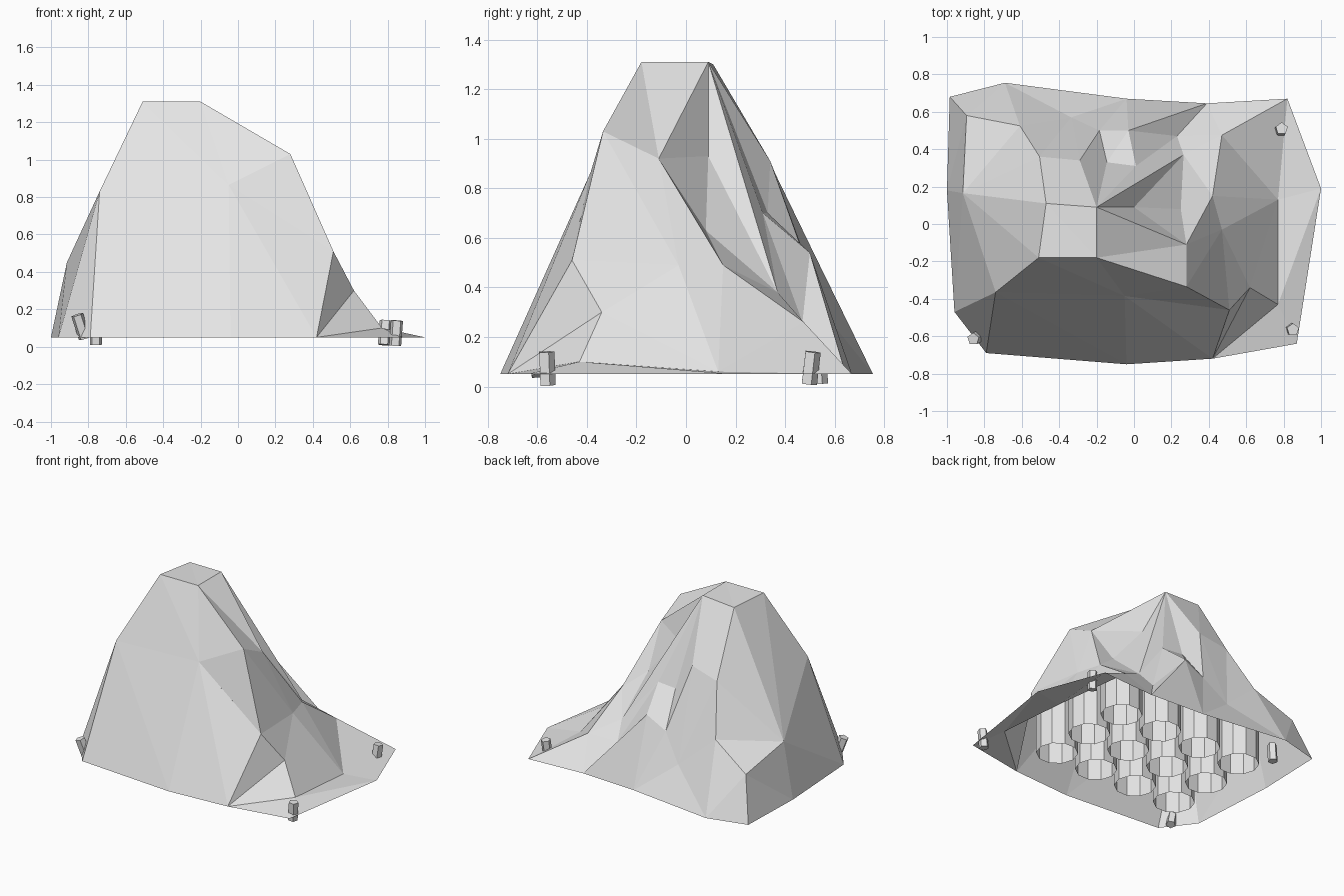
import bpy, bmesh, math
from mathutils import Vector
from mathutils.geometry import delaunay_2d_cdt
from mathutils.bvhtree import BVHTree

if "Cube" in bpy.data.objects:
    bpy.data.objects.remove(bpy.data.objects["Cube"])

stone = bpy.data.materials.new("light grey stone")
stone.diffuse_color = (0.79, 0.79, 0.79, 1)
stone.use_nodes = True
stone.node_tree.nodes["Principled BSDF"].inputs["Base Color"].default_value = stone.diffuse_color
BASE_Z = 0.05


def make_object(name, bm):
    mesh = bpy.data.meshes.new(name)
    bm.to_mesh(mesh)
    mesh.materials.append(stone)
    obj = bpy.data.objects.new(name, mesh)
    bpy.context.collection.objects.link(obj)
    return obj


# Foot outline of the rock, anticlockwise, all at the base height
foot = [(-.79, -.69), (-.04, -.75), (.42, -.72), (.87, -.64), (1, .19), (.82, .67),
        (.39, .645), (-.04, .67), (-.69, .755), (-.985, .68), (-1, .18), (-.96, -.47)]
points = {f"foot{i}": (x, y, BASE_Z) for i, (x, y) in enumerate(foot)}

# Summit, front cliff and left shoulder
points.update(
    top_fl=(-.51, -.18, 1.31), top_fr=(-.2, -.18, 1.31),
    top_br=(-.2, .09, 1.31), top_bl=(-.47, .11, 1.30),
    cliff_mid=(-.05, -.385, .865), cliff_left=(-.74, -.365, .83),
    left=(-.915, .165, .45), left_back=(-.895, .58, .36),
    back_high=(-.505, .36, .86), back_low=(-.61, .525, .52))
# Right-hand slope and its low apron
points.update(
    east_top=(.28, -.335, 1.03), east_spur=(.28, -.11, .92), east_edge=(.51, -.46, .51),
    east_foot=(.62, -.34, .30), hollow=(.47, -.03, .49), saddle=(.42, .15, .49),
    gully_top=(0, .09, .93), gully=(.25, .08, .63), gully_end=(.265, .37, .38),
    apron_front=(.77, -.43, .10), apron_mid=(.77, .13, .06), apron_back=(.47, .475, .26))
# Notch and ledges on the back
points.update(
    notch_top=(-.29, .34, .91), notch_in=(-.145, .33, .70), notch_out=(.01, .31, .70),
    notch_low=(-.185, .50, .46), ledge=(-.03, .50, .54), ledge_end=(.23, .47, .26),
    skirt=(-.335, .57, .28))

# Ridges and creases that the facets must follow
ridges = [
    "foot0 cliff_left top_fl top_fr east_top east_edge foot2 east_foot apron_front foot2",
    "foot11 cliff_left left foot10", "top_fl top_bl top_br top_fr",
    "top_fr cliff_mid east_top", "cliff_left cliff_mid foot1", "foot2 cliff_mid east_edge",
    "top_bl back_high back_low left_back left", "left_back foot9",
    "top_br east_spur east_top hollow east_edge", "hollow east_foot",
    "east_spur saddle apron_back foot5 apron_mid apron_front foot4",
    "top_br gully_end saddle apron_mid", "top_br gully_top gully east_spur",
    "east_spur gully_top gully_end gully",
    "top_br notch_top notch_low notch_in top_br notch_out ledge foot6 ledge_end notch_out",
    "notch_in notch_out", "notch_in notch_top", "notch_low ledge", "east_edge east_foot",
    "back_high notch_top", "top_bl notch_top", "gully_end apron_back",
    "back_low skirt notch_low", "skirt foot8",
]

names = list(points)
index = {n: i for i, n in enumerate(names)}
edges = {tuple(sorted((i, (i + 1) % len(foot)))) for i in range(len(foot))}
for chain in ridges:
    chain = chain.split()
    for a, b in zip(chain, chain[1:]):
        edges.add(tuple(sorted((index[a], index[b]))))

# Rock shell: facet the plan, then lift each corner to its height; open below
flat = [Vector(points[n][:2]) for n in names]
verts, _, faces, origins, _, _ = delaunay_2d_cdt(flat, sorted(edges), [], 1, 1e-5)
tops = [points[n][2] for n in names]


def height(i):
    if origins[i]:
        return tops[origins[i][0]]
    near = sorted((((verts[i] - p).length, z) for p, z in zip(flat, tops)))[:3]
    return sum(z / d for d, z in near) / sum(1 / d for d, z in near)


bm = bmesh.new()
bv = [bm.verts.new((v.x, v.y, height(i))) for i, v in enumerate(verts)]
for f in faces:
    bm.faces.new([bv[i] for i in f])
bm.normal_update()
for f in bm.faces:
    if f.normal.z < 0:
        f.normal_flip()
bm.normal_update()
surface = BVHTree.FromBMesh(bm)
make_object("rock_shell", bm)
bm.free()


# Hollow support tubes whose upper rims are trimmed to the rock above
def tube(name, x, y, radius=.14, sides=10):
    b = bmesh.new()
    corners = [Vector((x + radius * math.cos(math.tau * k / sides),
                       y + radius * math.sin(math.tau * k / sides), -1)) for k in range(sides)]
    ring = []
    for k, c in enumerate(corners):
        ring += [c, (c + corners[(k + 1) % sides]) / 2]
    low, high = [], []
    for p in ring:
        hit = surface.ray_cast(p, Vector((0, 0, 1)))[0]
        top = max((hit.z if hit else BASE_Z) - .015, BASE_Z + .03)
        low.append(b.verts.new((p.x, p.y, BASE_Z)))
        high.append(b.verts.new((p.x, p.y, top)))
    for k in range(len(ring)):
        n = (k + 1) % len(ring)
        b.faces.new((low[k], low[n], high[n], high[k]))
    make_object(name, b)
    b.free()


for col in range(4):
    for row in range(3):
        tube(f"support_tube_{col}_{row}", -.65 + .34 * col, -.36 + .335 * row)


# Small five-sided pegs at the corners
def peg(name, start, end, radius=.034):
    start, end = Vector(start), Vector(end)
    axis = end - start
    b = bmesh.new()
    bmesh.ops.create_cone(b, cap_ends=True, segments=5, radius1=radius, radius2=radius,
                          depth=axis.length)
    obj = make_object(name, b)
    b.free()
    obj.location = (start + end) / 2
    obj.rotation_mode = 'QUATERNION'
    obj.rotation_quaternion = Vector((0, 0, 1)).rotation_difference(axis)


peg("peg_front_right", (.84, -.56, .005), (.85, -.565, .14))
peg("peg_back_right", (.78, .495, .01), (.79, .51, .14))
peg("peg_front_left", (-.82, -.595, .045), (-.86, -.615, .17))
peg("peg_back_left", (-.76, .54, .01), (-.76, .53, .14))
